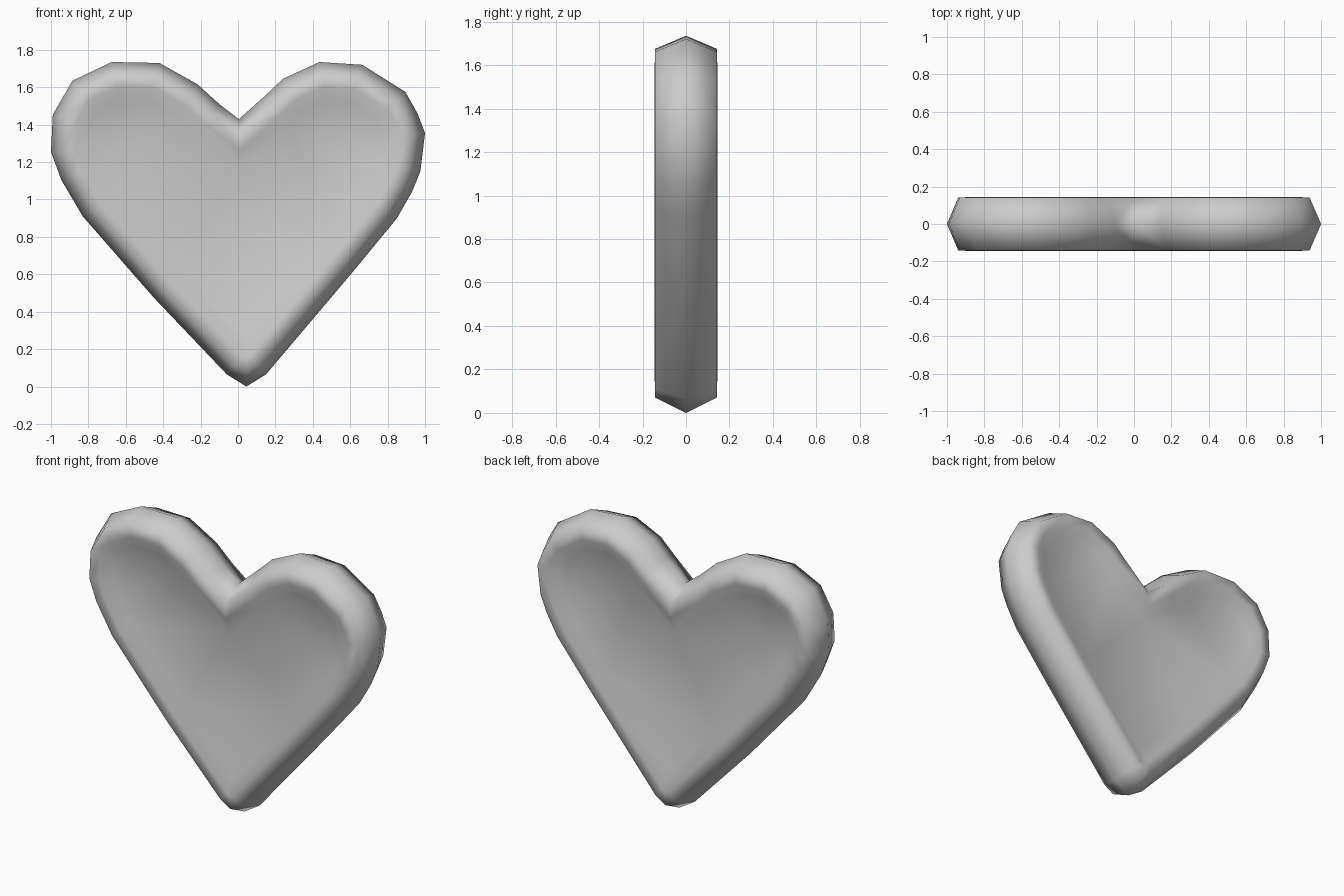
import bpy, bmesh
from mathutils import Vector

if "Cube" in bpy.data.objects:
    bpy.data.objects.remove(bpy.data.objects["Cube"])

# Heart outline (x, z), clockwise from the notch
OUTLINE = [(0.005, 1.43), (.14, 1.55), (.24, 1.645), (.435, 1.735), (.665, 1.72),
           (.895, 1.575), (.96, 1.46), (1.0, 1.355), (.975, 1.15), (.93, 1.04),
           (.85, .90), (.62, .62), (.15, .065), (.045, 0), (-.06, .065),
           (-.45, .475), (-.83, .91), (-.945, 1.105), (-1.0, 1.255), (-.99, 1.455),
           (-.885, 1.635), (-.675, 1.735), (-.42, 1.73), (-.215, 1.615), (-.1, 1.51)]
TIP = 13
# Rim cross-section, front half: (inset from outline, half thickness)
RIM = [(.06, .142), (.13, .144), (.20, .11)]


def inset(d):
    """Outline moved inward by d with mitred corners."""
    pts = [Vector(p) for p in OUTLINE]
    out = []
    for i, p in enumerate(pts):
        a = (p - pts[i - 1]).normalized()
        b = (pts[(i + 1) % len(pts)] - p).normalized()
        na, nb = Vector((a.y, -a.x)), Vector((b.y, -b.x))
        m = (na + nb).normalized()
        out.append(p + m * d / m.dot(na))
    if d > .15:  # the blunt tip closes to a single corner
        for i in (TIP - 1, TIP, TIP + 1):
            out[i] = Vector((.04, d * 1.35))
    return out


bm = bmesh.new()


def ring(d, y):
    return [bm.verts.new((p.x, y, p.y)) for p in inset(d)]


# Rounded rim and recessed panel on both sides
middle = ring(0, 0)
for side in (-1, 1):
    prev = middle
    for d, h in RIM:
        cur = ring(d, side * h)
        for i in range(len(cur)):
            j = (i + 1) % len(cur)
            bm.faces.new((prev[i], prev[j], cur[j], cur[i]))
        prev = cur
    bm.faces.new([v for i, v in enumerate(prev) if i not in (TIP - 1, TIP + 1)])

bmesh.ops.remove_doubles(bm, verts=bm.verts, dist=.0005)
bmesh.ops.triangulate(bm, faces=[f for f in bm.faces if len(f.verts) > 4])
bmesh.ops.recalc_face_normals(bm, faces=bm.faces)
for f in bm.faces:
    f.smooth = True

mesh = bpy.data.meshes.new("heart")
bm.to_mesh(mesh)
bm.free()
bpy.context.collection.objects.link(bpy.data.objects.new("heart", mesh))
